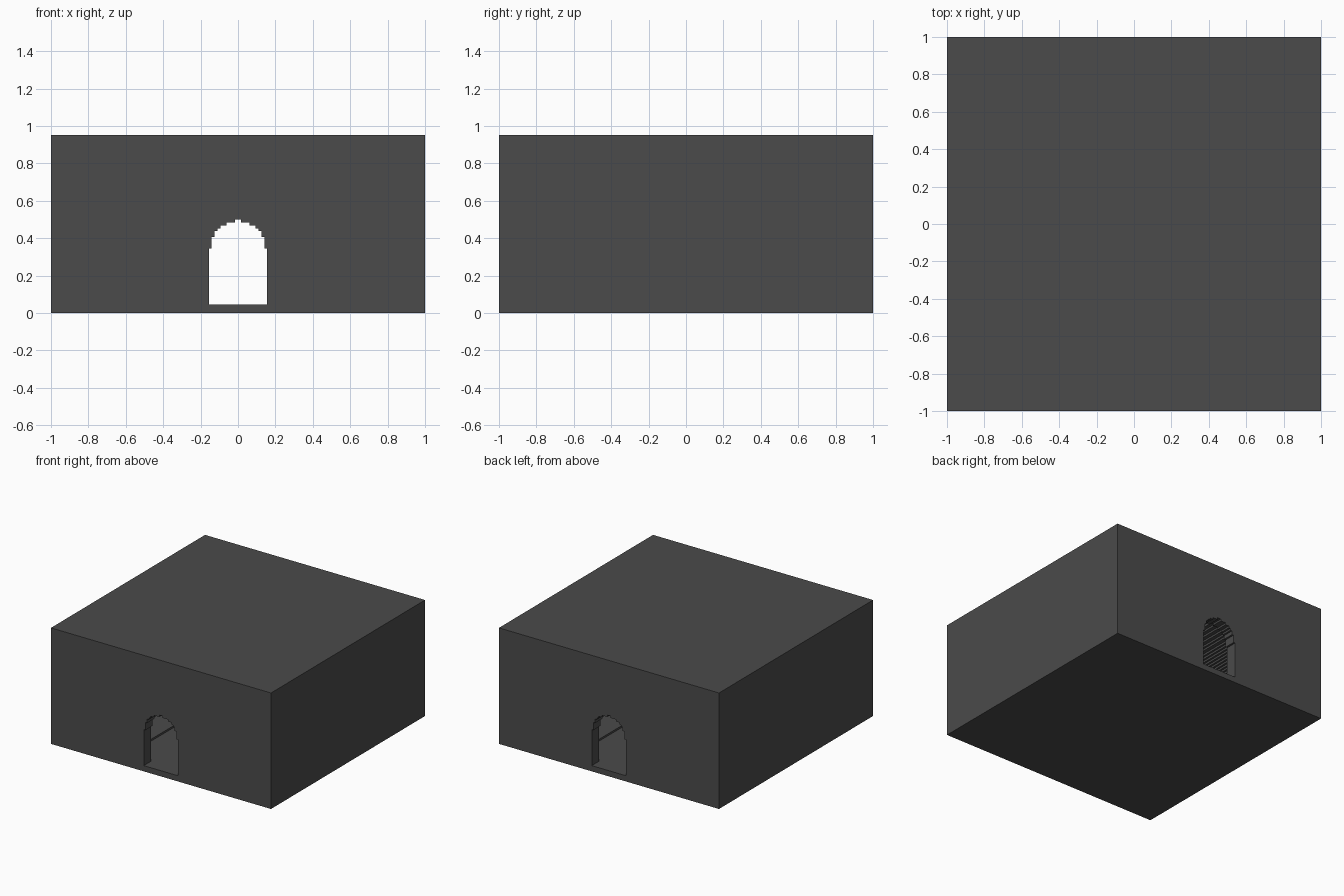
import bpy, bmesh, math

if "Cube" in bpy.data.objects:
    bpy.data.objects.remove(bpy.data.objects["Cube"])

U = 1 / 64  # size of one step


def stepped_arch(radius, base, spring, first_rows=()):
    """Half widths per height, stepping in along a circle above the spring line."""
    rows = list(first_rows) or [(base, spring, radius)]
    for i in range(radius):
        half = max(1, math.floor(math.sqrt(radius ** 2 - (i + 1) ** 2)))
        rows.append((spring + i, spring + i + 1, half))
    return rows


def prism(name, rows, y0, y1):
    """Extrude a mirrored stepped outline along y."""
    right = []
    for lo, hi, half in rows:
        if right and right[-1][0] == half:
            right[-1] = (half, hi)
        else:
            right += [(half, lo), (half, hi)]
    outline = right + [(-x, z) for x, z in reversed(right)]
    bm = bmesh.new()
    face = bm.faces.new([bm.verts.new((x * U, y0 * U, z * U)) for x, z in outline])
    ext = bmesh.ops.extrude_face_region(bm, geom=[face])
    moved = [v for v in ext["geom"] if isinstance(v, bmesh.types.BMVert)]
    bmesh.ops.translate(bm, verts=moved, vec=(0, (y1 - y0) * U, 0))
    bmesh.ops.recalc_face_normals(bm, faces=bm.faces)
    mesh = bpy.data.meshes.new(name)
    bm.to_mesh(mesh)
    bm.free()
    obj = bpy.data.objects.new(name, mesh)
    bpy.context.collection.objects.link(obj)
    return obj


def carve(target, cutter):
    mod = target.modifiers.new("carve", "BOOLEAN")
    mod.operation = "DIFFERENCE"
    mod.solver = "EXACT"
    mod.object = cutter
    bpy.context.view_layer.objects.active = target
    bpy.ops.object.modifier_apply(modifier=mod.name)
    bpy.data.objects.remove(cutter)


stone = bpy.data.materials.new("dark_grey_stone")
stone.diffuse_color = (0.07, 0.07, 0.07, 1)
stone.use_nodes = True
stone.node_tree.nodes["Principled BSDF"].inputs["Base Color"].default_value = stone.diffuse_color

# Outer block
block = prism("vaulted_hall", [(0, 61, 64)], -64, 64)

# Hollow barrel-vaulted interior, running front to back
carve(block, prism("vault_cutter", stepped_arch(55, 3, 3, [(3, 4, 23)])[:1]
                   + stepped_arch(55, 3, 3)[2:], -58, 58))

# Arched doorways through the front and back walls
for side in (-1, 1):
    y0, y1 = sorted((side * 57, side * 66))
    carve(block, prism("door_cutter", stepped_arch(10, 3, 22), y0, y1))

block.data.materials.clear()
block.data.materials.append(stone)
for poly in block.data.polygons:
    poly.material_index = 0
    poly.use_smooth = False
